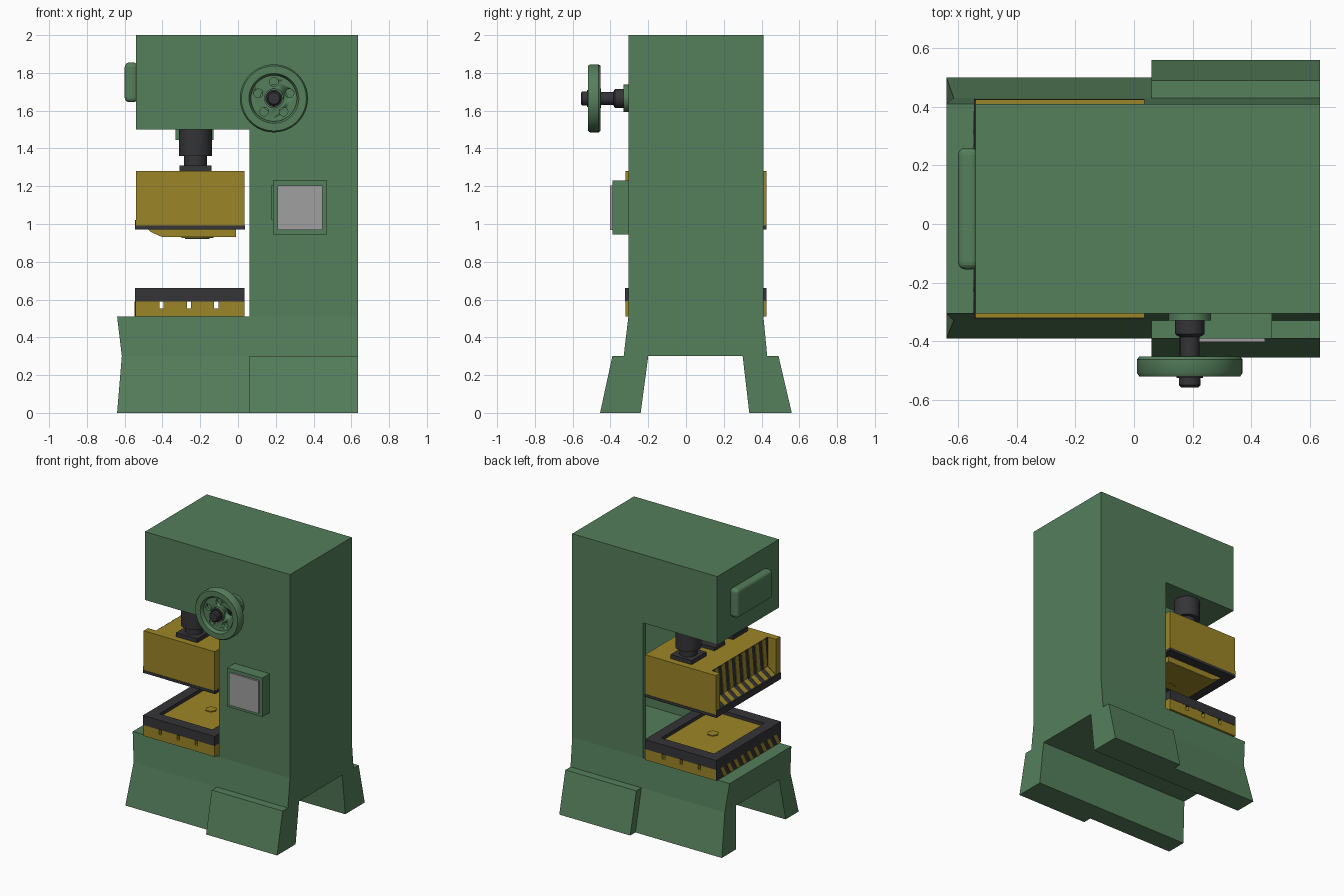
import bpy, bmesh, math
from mathutils import Vector

if "Cube" in bpy.data.objects:
    bpy.data.objects.remove(bpy.data.objects["Cube"])


def material(name, rgb):
    m = bpy.data.materials.new(name)
    m.diffuse_color = (*rgb, 1)
    m.use_nodes = True
    m.node_tree.nodes["Principled BSDF"].inputs["Base Color"].default_value = m.diffuse_color
    return m


GREEN = material("green_paint", (0.09, 0.21, 0.105))
YELLOW = material("yellow_paint", (0.33, 0.24, 0.02))
BLACK = material("dark_steel", (0.035, 0.035, 0.04))
GREY = material("screen_grey", (0.35, 0.35, 0.35))
YC = 0.0525  # centre plane of the frame


def finish(name, bm, mat):
    bmesh.ops.recalc_face_normals(bm, faces=bm.faces)
    me = bpy.data.meshes.new(name)
    bm.to_mesh(me)
    bm.free()
    ob = bpy.data.objects.new(name, me)
    bpy.context.collection.objects.link(ob)
    if mat:
        me.materials.append(mat)
    return ob


def prism(name, axis, pts, a, b, mat, caps=None, shift=None):
    """Extrude a profile along an axis; caps splits the end faces."""
    place = {'x': lambda p, t: (t, p[0], p[1]),
             'y': lambda p, t: (p[0], t, p[1]),
             'z': lambda p, t: (p[0], p[1], t)}[axis]
    bm = bmesh.new()
    n = len(pts)
    v0 = [bm.verts.new(place(p, a + (shift(p) if shift else 0))) for p in pts]
    v1 = [bm.verts.new(place(p, b)) for p in pts]
    for i in range(n):
        j = (i + 1) % n
        bm.faces.new((v0[i], v0[j], v1[j], v1[i]))
    for c in caps or [range(n)]:
        bm.faces.new([v0[i] for i in c])
        bm.faces.new([v1[i] for i in c])
    return finish(name, bm, mat)


def box(name, x0, x1, y0, y1, z0, z1, mat):
    return prism(name, 'z', [(x0, y0), (x1, y0), (x1, y1), (x0, y1)], z0, z1, mat)


def lathe(name, prof, centre, axis, mat, n=40, ring=False):
    """Revolve (radius, offset) points about a y or z axis."""
    bm = bmesh.new()
    rings = []
    for r, t in prof:
        row = []
        for i in range(n):
            a = 2 * math.pi * i / n
            c, s = r * math.cos(a), r * math.sin(a)
            row.append(bm.verts.new(Vector(centre) + Vector((c, t, s) if axis == 'y' else (c, s, t))))
        rings.append(row)
    pairs = list(zip(rings, rings[1:])) + ([(rings[-1], rings[0])] if ring else [])
    for p, q in pairs:
        for i in range(n):
            j = (i + 1) % n
            bm.faces.new((p[i], p[j], q[j], q[i]))
    if not ring:
        bm.faces.new(rings[0])
        bm.faces.new(rings[-1])
    ob = finish(name, bm, mat)
    bpy.ops.object.select_all(action='DESELECT')
    ob.select_set(True)
    bpy.context.view_layer.objects.active = ob
    bpy.ops.object.shade_smooth_by_angle(angle=math.radians(35))
    return ob


def cut(ob, cutter):
    cutter.hide_render = True
    cutter.hide_set(True)
    m = ob.modifiers.new("cut", 'BOOLEAN')
    m.operation, m.solver, m.object = 'DIFFERENCE', 'EXACT', cutter


# C-frame: column and overhanging arm, hollow behind the throat
frame = prism("c_frame", 'y', [(0.06, 0.51), (0.635, 0.51), (0.635, 2), (-0.54, 2), (-0.54, 1.5), (0.06, 1.5)],
              -0.305, 0.41, GREEN)
cut(frame, box("throat_cutter", 0.0, 0.58, -0.275, 0.38, 0.512, 1.498, None))

# Base with a splayed tunnel, pinched at the front end
prism("base", 'x', [(-.305, .51), (-.33, .3), (-.39, 0), (-.24, 0), (-.2, .3),
                    (.3, .3), (.335, 0), (.5, 0), (.43, .3), (.41, .51)], -0.64, 0.635, GREEN,
      caps=[(0, 1, 4, 5, 8, 9), (1, 2, 3, 4), (5, 6, 7, 8)],
      shift=lambda p: 0.025 if p[1] == .3 else 0)
prism("rear_foot_front", 'x', [(-.39, .3), (-.455, 0), (-.24, 0), (-.2, .3)], 0.06, 0.635, GREEN)
prism("rear_foot_back", 'x', [(.49, .3), (.56, 0), (.335, 0), (.3, .3)], 0.06, 0.635, GREEN)

# Rounded cover on the end of the arm
cover = box("arm_cover", -0.6, -0.53, -0.155, 0.26, 1.645, 1.855, GREEN)
bev = cover.modifiers.new("round", 'BEVEL')
bev.width, bev.segments = 0.025, 4

# Ram with hazard-striped recess
Y0, Y1 = -0.32, 0.425
box("ram_body", -0.47, 0.035, Y0, Y1, 0.99, 1.28, YELLOW)
for side, y in (("front", Y0), ("back", Y1 - 0.05)):
    box("ram_cheek_" + side, -0.54, -0.47, y, y + 0.05, 0.99, 1.28, YELLOW)
box("ram_recess_panel", -0.474, -0.47, Y0 + 0.05, Y1 - 0.05, 1.0, 1.28, BLACK)
prism("ram_ledge", 'y', [(-.54, .99), (-.54, 1.02), (-.47, 1.07), (-.47, .99)], Y0 + 0.05, Y1 - 0.05, BLACK)
box("ram_rim", -0.545, 0.036, Y0 - 0.002, Y1 + 0.002, 0.972, 0.992, BLACK)
box("ram_front_strip", -0.546, -0.54, Y0 + 0.001, Y1 - 0.001, 0.975, 1.02, BLACK)
for i in range(8):
    y = Y0 + 0.06 + i * 0.078
    prism(f"ram_stripe_{i}", 'x', [(y, 1.06), (y + .04, 1.06), (y + .065, 1.279), (y + .025, 1.279)],
          -0.478, -0.473, YELLOW)
    prism(f"ledge_stripe_{i}", 'y', [(-.541, .99), (-.541, 1.024), (-.471, 1.074), (-.471, .99)],
          y, y + 0.04, YELLOW)

# Punch under the ram
prism("punch", 'y', [(-.48, .975), (-.46, .957), (-.40, .93), (-.01, .93), (-.01, .975)], -0.25, 0.355, YELLOW)
lathe("punch_boss", [(0.085, 0.926), (0.085, 0.935)], (-0.215, YC, 0), 'z', YELLOW)
box("punch_key", -0.28, -0.15, YC - 0.02, YC + 0.02, 0.92, 0.93, BLACK)

# Ram pistons
for side, y in (("front", YC - 0.24), ("back", YC + 0.24)):
    box("piston_plate_" + side, -0.31, -0.14, y - 0.085, y + 0.085, 1.275, 1.31, BLACK)
    lathe("piston_" + side, [(0.06, 1.30), (0.06, 1.36), (0.087, 1.36), (0.087, 1.505)], (-0.225, y, 0), 'z', BLACK)
box("ram_centre_pad", -0.31, -0.14, YC - 0.06, YC + 0.06, 1.275, 1.305, BLACK)
box("arm_bushing", -0.33, -0.13, YC - 0.1, YC + 0.1, 1.445, 1.505, GREEN)

# Lower die: slotted bed, dark frame and sunken tray
bed = box("die_bed", -0.54, 0.035, Y0, Y1, 0.51, 0.592, YELLOW)
for i, x in enumerate((-0.405, -0.26, -0.115)):
    prism(f"slot_cutter_{i}", 'y', [(x - .011, .553), (x + .011, .553), (x + .011, .6), (x - .011, .6)],
          -0.4, 0.5, None)
    cut(bed, bpy.data.objects[f"slot_cutter_{i}"])
die = box("die_frame", -0.545, 0.035, Y0 - 0.002, Y1 + 0.002, 0.59, 0.66, BLACK)
cut(die, box("tray_cutter", -0.47, -0.04, -0.24, 0.345, 0.6, 0.7, None))
box("tray_floor", -0.47, -0.04, -0.24, 0.345, 0.595, 0.635, YELLOW)
lathe("tray_locator", [(0.04, 0.63), (0.04, 0.642)], (-0.255, YC, 0), 'z', YELLOW, n=6)
box("bed_stripe_panel", -0.544, -0.54, Y0, Y1, 0.51, 0.59, BLACK)
for i in range(9):
    y = Y0 + 0.01 + i * 0.077
    prism(f"bed_stripe_{i}", 'x', [(y, .511), (y + .035, .511), (y + .08, .589), (y + .045, .589)],
          -0.547, -0.543, YELLOW)

# Hand wheel: dished rim, drilled web, stepped spindle
W = (0.19, 0, 1.665)
lathe("wheel_rim", [(0.12, -0.452), (0.172, -0.452), (0.18, -0.462), (0.18, -0.508), (0.172, -0.52),
                    (0.132, -0.52), (0.122, -0.505)], W, 'y', GREEN, n=48, ring=True)
web = lathe("wheel_web", [(0.126, -0.495), (0.126, -0.47)], W, 'y', GREEN, n=48)
for k in range(5):
    a = math.pi / 2 + k * 2 * math.pi / 5
    hole = lathe(f"web_hole_cutter_{k}", [(0.023, -0.55), (0.023, -0.42)],
                 (W[0] + 0.087 * math.cos(a), 0, W[2] + 0.087 * math.sin(a)), 'y', None, n=20)
    cut(web, hole)
lathe("wheel_hub", [(0.052, -0.515), (0.052, -0.45)], W, 'y', GREEN)
lathe("wheel_flange", [(0.073, -0.33), (0.073, -0.3)], W, 'y', GREEN)
lathe("wheel_spindle", [(0.03, -0.557), (0.037, -0.55), (0.037, -0.525), (0.045, -0.525), (0.045, -0.515),
                        (0.034, -0.515), (0.034, -0.385), (0.045, -0.38), (0.05, -0.375), (0.05, -0.325)],
      W, 'y', BLACK)

# Control box
box("control_box", 0.185, 0.47, -0.39, -0.3, 0.945, 1.23, GREEN)
box("control_screen", 0.21, 0.447, -0.403, -0.385, 0.968, 1.205, GREY)
box("control_hinge", 0.175, 0.19, -0.37, -0.3, 1.025, 1.205, GREEN)
